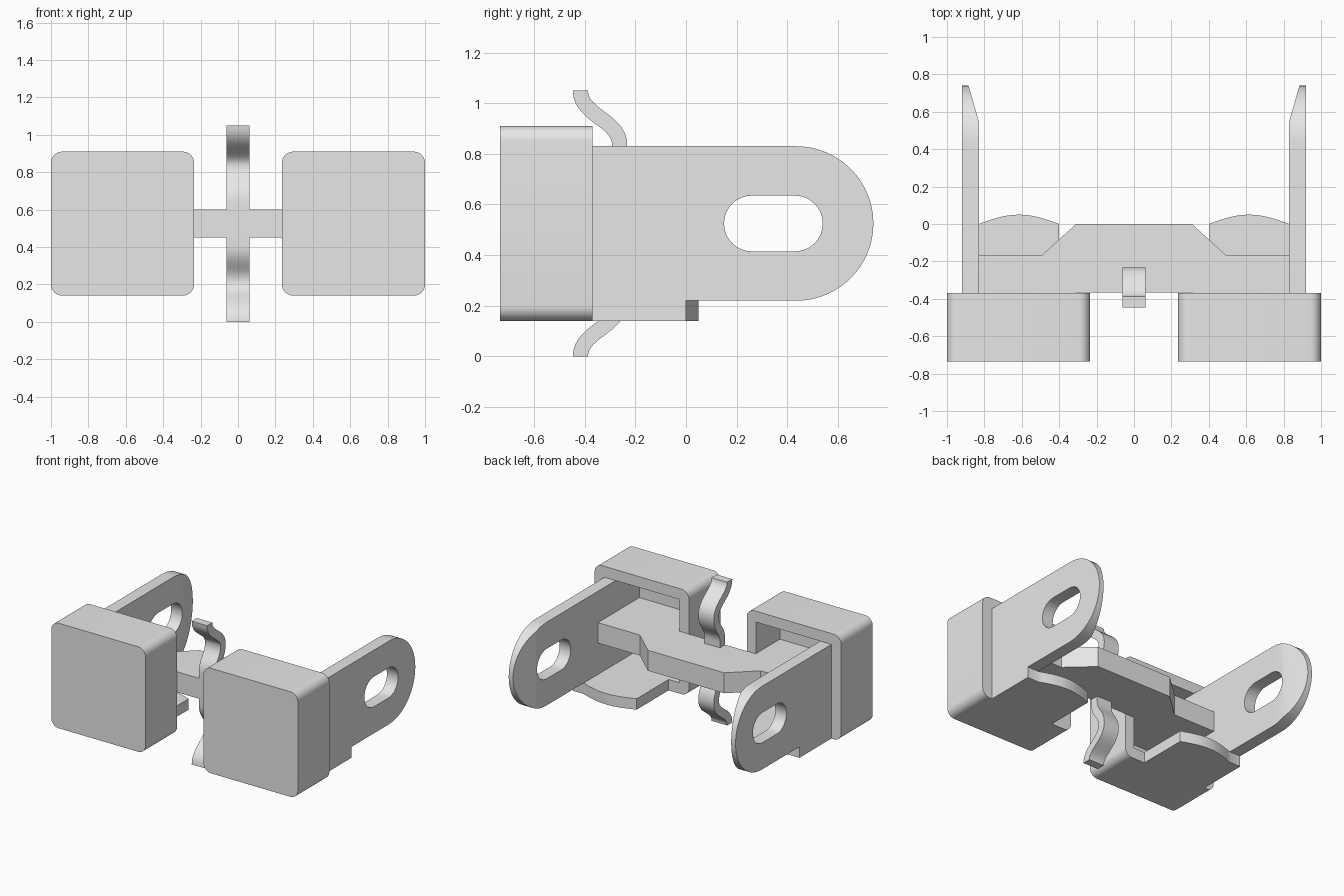
import bpy
import bmesh
from math import sin, cos, pi
from mathutils import Vector
from mathutils.geometry import interpolate_bezier

cube = bpy.data.objects.get("Cube")
if cube:
    bpy.data.objects.remove(cube, do_unlink=True)

grey = bpy.data.materials.new("light_grey")
grey.use_nodes = True
tone = (0.8, 0.8, 0.8, 1)
grey.diffuse_color = tone
grey.node_tree.nodes["Principled BSDF"].inputs["Base Color"].default_value = tone

parts = []


def prism(name, outline, axis, lo, hi, side=1):
    """Extrude a 2D outline along an axis; side=-1 flips it across x."""
    place = {"x": lambda u, v, w: (w * side, u, v),
             "y": lambda u, v, w: (u * side, w, v),
             "z": lambda u, v, w: (u * side, v, w)}[axis]
    bm = bmesh.new()
    rings = [[bm.verts.new(place(u, v, w)) for u, v in outline] for w in (lo, hi)]
    n = len(outline)
    for ring in rings:
        bm.faces.new(ring)
    for i in range(n):
        j = (i + 1) % n
        bm.faces.new((rings[0][i], rings[0][j], rings[1][j], rings[1][i]))
    bmesh.ops.recalc_face_normals(bm, faces=bm.faces)
    mesh = bpy.data.meshes.new(name)
    bm.to_mesh(mesh)
    bm.free()
    mesh.materials.append(grey)
    obj = bpy.data.objects.new(name, mesh)
    bpy.context.collection.objects.link(obj)
    parts.append(obj)
    return obj


def cut(obj, cutter):
    """Subtract the cutter, bake the result and drop the cutter."""
    mod = obj.modifiers.new("cut", "BOOLEAN")
    mod.operation = "DIFFERENCE"
    mod.solver = "EXACT"
    mod.object = cutter
    deps = bpy.context.evaluated_depsgraph_get()
    baked = bpy.data.meshes.new_from_object(obj.evaluated_get(deps))
    obj.modifiers.clear()
    obj.data = baked
    parts.remove(cutter)
    bpy.data.objects.remove(cutter, do_unlink=True)


def arc(cu, cv, r, start, end, steps=8):
    return [(cu + r * cos(a), cv + r * sin(a))
            for a in (start + (end - start) * i / steps for i in range(steps + 1))]


def rounded_rect(u0, u1, v0, v1, r, steps=8):
    centres = ((u1 - r, v1 - r), (u0 + r, v1 - r), (u0 + r, v0 + r), (u1 - r, v0 + r))
    pts = []
    for k, (cu, cv) in enumerate(centres):
        pts += arc(cu, cv, r, k * pi / 2, (k + 1) * pi / 2, steps)
    return pts


def rect(u0, u1, v0, v1):
    return [(u0, v0), (u1, v0), (u1, v1), (u0, v1)]


BACK, FLOOR, FRONT = -0.37, -0.645, -0.735

for label, s in (("left", 1), ("right", -1)):
    # Hollow cap, open at the back
    cap = prism(label + "_cap", rounded_rect(0.235, 1, 0.14, 0.91, 0.06), "y", FRONT, BACK, s)
    cut(cap, prism("cavity", rect(0.31, 0.92, 0.22, 0.83), "y", FLOOR, 0, s))

    # Side arm with round end, slot and inward taper at the tip
    end = arc(0.435, 0.525, 0.305, -pi / 2, pi / 2, 32)
    arm = prism(label + "_arm", [(FLOOR, 0.22)] + end + [(FLOOR, 0.83)], "x", 0.83, 0.92, s)
    slot = (arc(0.43, 0.525, 0.11, -pi / 2, pi / 2, 16)
            + arc(0.26, 0.525, 0.11, pi / 2, 3 * pi / 2, 16))
    cut(arm, prism("slot", slot, "x", 0.7, 1.1, s))
    taper = [(0.83, 0.55), (0.902, 0.8), (0.7, 0.8), (0.7, 0.55)]
    cut(arm, prism("taper", taper, "z", 0.1, 1, s))

    # Bottom plate with a bowed rear edge
    bow = [(0.83 - 0.43 * i / 16, 0.05 * sin(pi * i / 16)) for i in range(17)]
    prism(label + "_bottom_plate", [(0.4, BACK), (0.92, BACK), (0.92, 0)] + bow,
          "z", 0.14, 0.22, s)

# Crossbar joining both arms
half = [(0.235, -0.365), (0.31, -0.365), (0.31, FLOOR), (0.83, FLOOR),
        (0.83, -0.165), (0.49, -0.165), (0.31, 0)]
prism("crossbar", half + [(-x, y) for x, y in reversed(half)], "z", 0.45, 0.6)

# Wavy spring clip, symmetric above and below the crossbar
MID = 0.525


def bend(a, b, pull):
    """S-bend between two points with upright ends."""
    up = Vector((0, pull))
    a, b = Vector(a), Vector(b)
    return [p.to_2d() for p in interpolate_bezier(
        a.to_3d(), (a + up).to_3d(), (b - up).to_3d(), b.to_3d(), 16)]


upper = bend((-0.335, 0.64), (-0.262, 0.835), 0.09)
upper += bend((-0.262, 0.835), (-0.417, 1.05), 0.1)[1:]
path = [Vector((p.x, 2 * MID - p.y)) for p in reversed(upper)] + upper
front, back = [], []
for i, p in enumerate(path):
    t = (path[min(i + 1, len(path) - 1)] - path[max(i - 1, 0)]).normalized()
    if i in (0, len(path) - 1):
        t = Vector((0, 1))
    offset = Vector((-t.y, t.x)) * 0.03
    front.append(tuple(p + offset))
    back.append(tuple(p - offset))
prism("spring_clip", front + back[::-1], "x", -0.0625, 0.0625)

# Smooth the curved walls, keep real edges sharp
bpy.ops.object.select_all(action="DESELECT")
for obj in parts:
    obj.select_set(True)
bpy.context.view_layer.objects.active = parts[0]
bpy.ops.object.shade_smooth_by_angle(angle=pi / 6)
